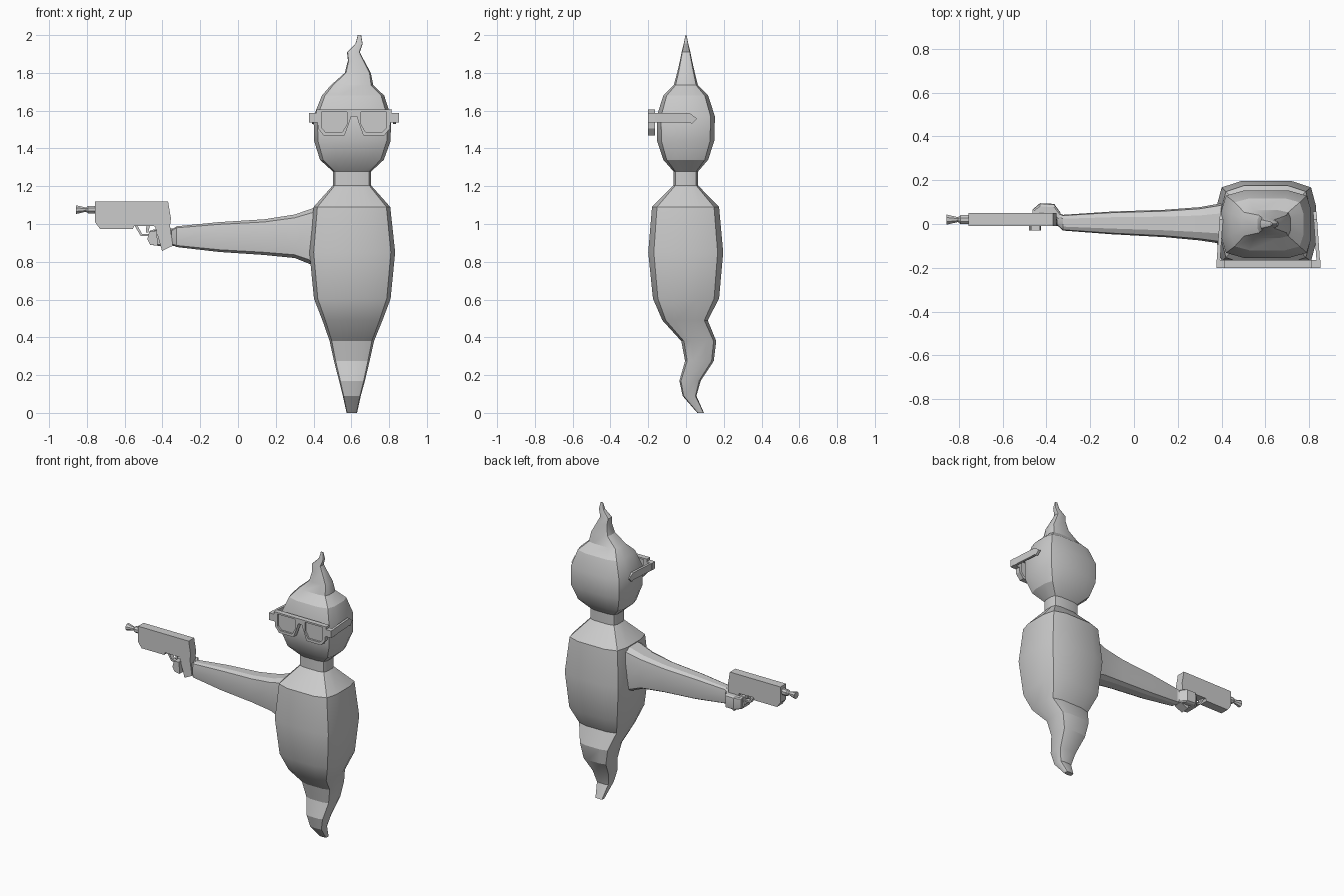
import bpy, bmesh, math
from mathutils import Vector

if "Cube" in bpy.data.objects:
    bpy.data.objects.remove(bpy.data.objects["Cube"])


def finish(name, bm, angle=25):
    bmesh.ops.recalc_face_normals(bm, faces=bm.faces)
    me = bpy.data.meshes.new(name)
    bm.to_mesh(me)
    bm.free()
    ob = bpy.data.objects.new(name, me)
    bpy.context.collection.objects.link(ob)
    bpy.ops.object.select_all(action='DESELECT')
    ob.select_set(True)
    bpy.context.view_layer.objects.active = ob
    bpy.ops.object.shade_smooth_by_angle(angle=math.radians(angle))
    return ob


# rounded-box cross-section, one quarter mirrored to twelve points
Q = [(1, .42), (.9, .85), (.5, 1)]
SECTION = (Q + [(-a, b) for a, b in reversed(Q)]
           + [(-a, -b) for a, b in Q] + [(a, -b) for a, b in reversed(Q)])


def loft(name, rows, axis='z'):
    """rows: (level, a0, a1, b0, b1); a,b = x,y along z, or y,z along x"""
    bm = bmesh.new()
    rings = []
    for lv, a0, a1, b0, b1 in rows:
        ring = []
        for u, v in SECTION:
            a = (a0 + a1) / 2 + u * (a1 - a0) / 2
            b = (b0 + b1) / 2 + v * (b1 - b0) / 2
            ring.append(bm.verts.new((a, b, lv) if axis == 'z' else (lv, a, b)))
        rings.append(ring)
    n = len(SECTION)
    for r, s in zip(rings, rings[1:]):
        for i in range(n):
            j = (i + 1) % n
            bm.faces.new((r[i], r[j], s[j], s[i]))
    bm.faces.new(rings[0])
    bm.faces.new(rings[-1])
    return finish(name, bm)


def prism(name, pts, y0, y1, hole=None):
    """x,z outline extruded in y, with an optional matching inner loop"""
    bm = bmesh.new()
    n = len(pts)

    def ring(p, y):
        return [bm.verts.new((x, y, z)) for x, z in p]

    def strip(r, s):
        for i in range(n):
            j = (i + 1) % n
            bm.faces.new((r[i], r[j], s[j], s[i]))
    a, b = ring(pts, y0), ring(pts, y1)
    strip(a, b)
    if hole:
        c, d = ring(hole, y0), ring(hole, y1)
        strip(c, d)
        strip(a, c)
        strip(b, d)
    else:
        bm.faces.new(a)
        bm.faces.new(b)
    return finish(name, bm)


# body with wavy tail, neck, head and curled tip in one loft
loft("body_and_head", [
    (0, .575, .63, .06, .095), (.09, .555, .65, -.018, .055),
    (.17, .535, .672, -.035, .078), (.275, .508, .697, -.005, .147),
    (.38, .485, .72, -.025, .16), (.49, .447, .765, -.125, .115),
    (.605, .402, .808, -.175, .175), (.85, .378, .832, -.2, .197),
    (1.09, .4, .806, -.18, .175), (1.205, .503, .704, -.065, .063),
    (1.277, .503, .704, -.065, .063), (1.34, .434, .772, -.12, .117),
    (1.44, .403, .808, -.153, .15), (1.57, .4, .81, -.155, .153),
    (1.68, .444, .774, -.12, .117), (1.735, .492, .716, -.065, .063),
    (1.80, .565, .703, -.047, .047), (1.865, .582, .668, -.032, .032),
    (1.91, .577, .645, -.023, .023), (1.955, .622, .66, -.012, .012),
    (2.0, .634, .652, -.003, .003)])

# arm, running into a hand that wraps behind the grip
loft("arm", [
    (.48, -.1, .105, .76, 1.11), (.40, -.09, .095, .78, 1.085),
    (.30, -.075, .077, .82, 1.05), (.14, -.06, .065, .836, 1.025),
    (-.10, -.047, .057, .852, 1.01), (-.325, -.03, .042, .878, .988),
    (-.352, -.005, .055, .89, .97)], 'x')
loft("hand", [
    (-.335, 0, .05, .885, .975), (-.365, .03, .092, .882, .975),
    (-.43, .04, .095, .885, .975), (-.465, .02, .065, .89, .965)], 'x')
prism("fingers", [(-.48, .92), (-.47, .96), (-.43, .965), (-.425, .885),
                  (-.465, .89)], -.03, .05)

# pistol: frame with grip, trigger guard, trigger
prism("pistol", [(-.757, 1.118), (-.37, 1.118), (-.355, 1.03), (-.36, .99),
                 (-.345, .885), (-.402, .857), (-.44, .988), (-.55, .99),
                 (-.557, .973), (-.73, .973), (-.757, 1.01)], -.01, .05)
prism("trigger_guard", [(-.55, .995), (-.515, .937), (-.45, .937), (-.425, .96),
                        (-.43, .975), (-.455, .948), (-.508, .948), (-.535, .995)],
      .005, .035)
prism("trigger", [(-.485, .995), (-.465, .995), (-.475, .955), (-.487, .955)],
      .012, .028)

# barrel and flared muzzle, turned about the x axis
bm = bmesh.new()
prof = [(-.755, .022), (-.793, .022), (-.805, .012), (-.857, .025)]
rings = [[bm.verts.new((x, .02 + r * math.cos(k * math.pi / 4 + math.pi / 8),
                        1.076 + r * math.sin(k * math.pi / 4 + math.pi / 8)))
          for k in range(8)] for x, r in prof]
for r, s in zip(rings, rings[1:]):
    for i in range(8):
        bm.faces.new((r[i], r[(i + 1) % 8], s[(i + 1) % 8], s[i]))
bm.faces.new(rings[0])
bm.faces.new(rings[-1])
finish("barrel", bm)

# glasses: rims, lenses, hinges and side arms on both sides, plus bridge
CX = .614
OUTER = [(.02, 1.605), (.2, 1.605), (.19, 1.505), (.16, 1.468), (.05, 1.468), (.02, 1.55)]
INNER = [(.037, 1.594), (.172, 1.594), (.172, 1.51), (.15, 1.486), (.062, 1.486), (.036, 1.53)]
for s, side in ((1, "right"), (-1, "left")):
    def m(pts):
        return [(CX + s * x, z) for x, z in pts]
    prism("rim_" + side, m(OUTER), -.2, -.165, m(INNER))
    prism("lens_" + side, m(INNER), -.187, -.177)
    prism("hinge_" + side, m([(.19, 1.587), (.238, 1.587), (.238, 1.538), (.19, 1.538)]),
          -.2, -.165)
    bm = bmesh.new()
    prof = [(-.18, 1.587), (.02, 1.587), (.058, 1.558), (.03, 1.53), (.02, 1.538), (-.18, 1.538)]
    f = bm.faces.new([bm.verts.new((CX + s * (.237 - .07 * (y + .18)), y, z)) for y, z in prof])
    ext = bmesh.ops.extrude_face_region(bm, geom=[f])
    bmesh.ops.translate(bm, vec=Vector((-s * .016, 0, 0)),
                        verts=[v for v in ext["geom"] if isinstance(v, bmesh.types.BMVert)])
    finish("side_arm_" + side, bm)
prism("bridge", [(CX - .021, 1.605), (CX + .021, 1.605), (CX + .021, 1.55),
                 (CX + .014, 1.57), (CX - .014, 1.57), (CX - .021, 1.55)], -.2, -.165)
